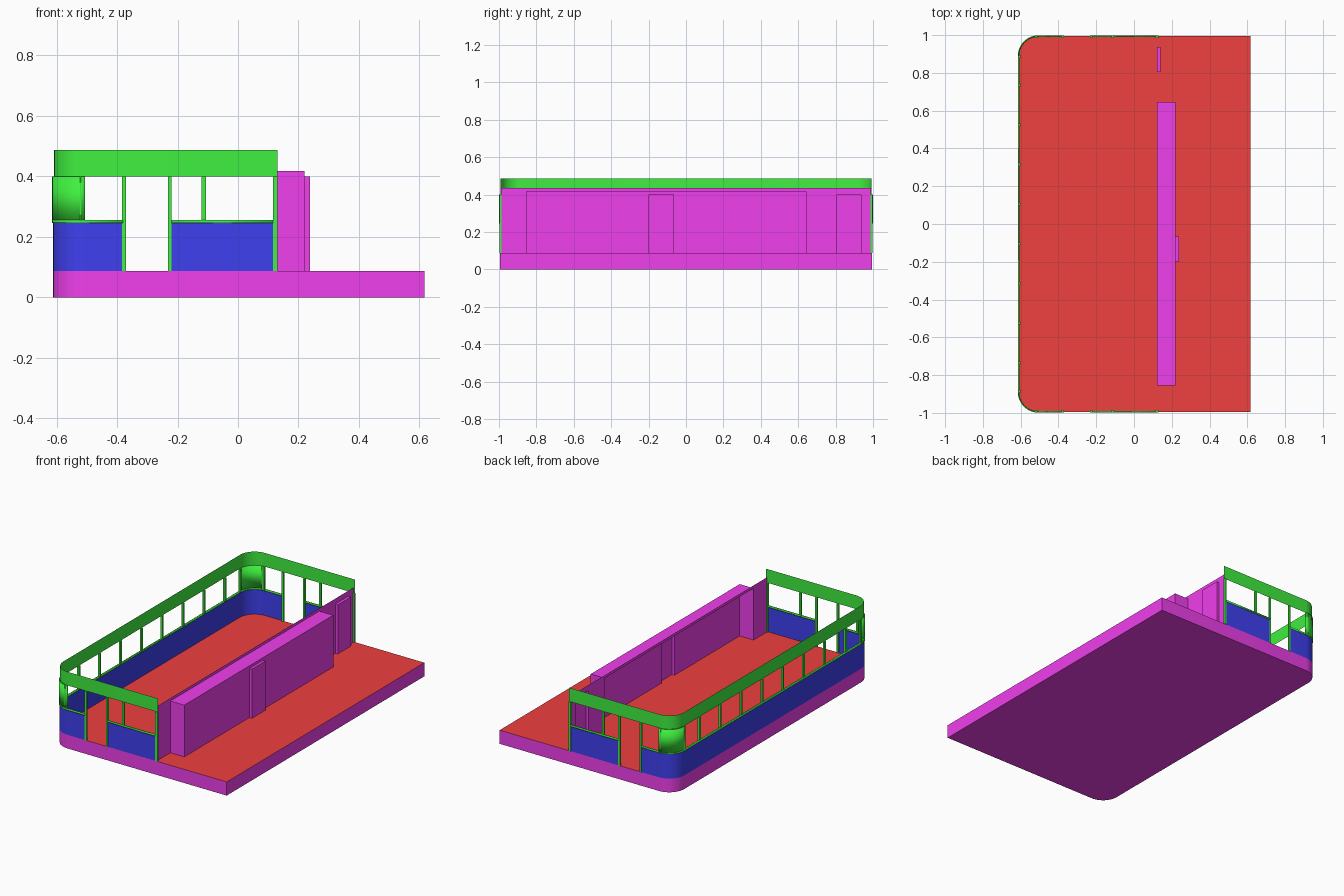
import bpy, bmesh, math

if "Cube" in bpy.data.objects:
    bpy.data.objects.remove(bpy.data.objects["Cube"])

FLOOR, SILL, HEAD, TOP = 0.087, 0.25, 0.40, 0.487
XL, XR, YH, R = -0.611, 0.617, 0.995, 0.105


def material(name, rgb):
    m = bpy.data.materials.new(name)
    m.diffuse_color = (*rgb, 1)
    m.use_nodes = True
    m.node_tree.nodes["Principled BSDF"].inputs["Base Color"].default_value = m.diffuse_color
    return m


MAGENTA = material("magenta", (0.87, 0.05, 0.84))
RED = material("red", (0.87, 0.05, 0.05))
GREEN = material("green", (0.05, 0.87, 0.05))
BLUE = material("blue", (0.05, 0.05, 0.87))


def make(name, bm, *mats):
    me = bpy.data.meshes.new(name)
    bm.to_mesh(me)
    bm.free()
    for m in mats:
        me.materials.append(m)
    ob = bpy.data.objects.new(name, me)
    bpy.context.collection.objects.link(ob)
    return ob


def corner(out, sign, a0, a1, n=10):
    """Rounded left-hand corner, pushed outwards by out."""
    r = R + out
    cx, cy = XL + R, sign * (YH - R)
    return [(cx + r * math.cos(math.radians(a0 + (a1 - a0) * i / n)),
             cy + r * math.sin(math.radians(a0 + (a1 - a0) * i / n))) for i in range(n + 1)]


def outline(x_end, out=0.0):
    """U-shaped run from the back side, round the left end, to the front side."""
    y = YH + out
    return [(x_end, y)] + corner(out, 1, 90, 180) + corner(out, -1, 180, 270) + [(x_end, -y)]


def strip(name, path, z0, z1, mat, thick=0.0):
    bm = bmesh.new()
    lo = [bm.verts.new((x, y, z0)) for x, y in path]
    hi = [bm.verts.new((x, y, z1)) for x, y in path]
    for i in range(len(path) - 1):
        bm.faces.new((lo[i], lo[i + 1], hi[i + 1], hi[i]))
    ob = make(name, bm, mat)
    if thick:
        mod = ob.modifiers.new("thickness", 'SOLIDIFY')
        mod.thickness = thick
        mod.offset = -1
    return ob


def box(name, x0, x1, y0, y1, z0, z1, mat):
    bm = bmesh.new()
    bmesh.ops.create_cube(bm, size=1)
    for v in bm.verts:
        v.co = ((x0 + x1) / 2 + v.co.x * (x1 - x0), (y0 + y1) / 2 + v.co.y * (y1 - y0),
                (z0 + z1) / 2 + v.co.z * (z1 - z0))
    return make(name, bm, mat)


# Base slab with red floor
bm = bmesh.new()
base = bm.faces.new([bm.verts.new((x, y, 0)) for x, y in outline(XR)])
ext = bmesh.ops.extrude_face_region(bm, geom=[base])
bmesh.ops.translate(bm, vec=(0, 0, FLOOR), verts=[g for g in ext["geom"] if isinstance(g, bmesh.types.BMVert)])
bmesh.ops.recalc_face_normals(bm, faces=bm.faces)
for f in bm.faces:
    f.material_index = int(f.normal.z > 0.5)
make("base_slab", bm, MAGENTA, RED)

# Blue lower panels, green sills and the fascia band
strip("lower_panel_end", outline(-0.381), FLOOR, SILL, BLUE)
strip("sill_end", outline(-0.381, 0.004), 0.245, 0.255, GREEN, 0.008)
strip("fascia_band", outline(0.13, -0.003), HEAD, TOP, GREEN)
for s, side in ((-1, "front"), (1, "back")):
    y = s * YH
    run = [(-0.22, y), (0.115, y)][::-s]
    strip("lower_panel_" + side, run, FLOOR, SILL, BLUE)
    strip("sill_" + side, [(x, s * (YH + 0.004)) for x, _ in run], 0.245, 0.255, GREEN, 0.008)

    # Curved corner panel between the windows
    arc = corner(0.004, s, 90, 180) if s > 0 else corner(0.004, s, 180, 270)
    strip("corner_panel_" + side, arc, SILL, HEAD, GREEN, 0.006)

    # Posts: door and end posts reach the floor, window posts stop at the sill
    ya, yb = sorted((s * (YH + 0.003), s * (YH - 0.009)))
    for x0, x1, z0 in ((-0.523, -0.507, SILL), (-0.383, -0.371, FLOOR), (-0.232, -0.22, FLOOR),
                       (-0.12, -0.106, SILL), (0.115, 0.13, FLOOR)):
        box("post_" + side, x0, x1, ya, yb, z0, HEAD, GREEN)

# Window posts along the left end
for y in [-0.735 + 0.21 * i for i in range(8)] + [-0.887, 0.887]:
    box("end_window_post", XL - 0.003, XL + 0.009, y - 0.007, y + 0.007, SILL, HEAD, GREEN)


# Thin stepped wall with niches pushed out towards the right
def niche_wall(bm, x, y0, y1, z1, holes):
    def quad(*pts):
        bm.faces.new([bm.verts.new(p) for p in pts])

    def panel(a, b, lo, hi):
        quad((x, a, lo), (x, b, lo), (x, b, hi), (x, a, hi))

    at = y0
    for a, b, h, x2, inner in holes:
        panel(at, a, FLOOR, z1)
        panel(a, b, h, z1)
        quad((x, a, FLOOR), (x2, a, FLOOR), (x2, a, h), (x, a, h))
        quad((x2, b, FLOOR), (x, b, FLOOR), (x, b, h), (x2, b, h))
        quad((x, a, h), (x2, a, h), (x2, b, h), (x, b, h))
        niche_wall(bm, x2, a, b, h, inner)
        at = b
    panel(at, y1, FLOOR, z1)


bm = bmesh.new()
door = (-0.2, -0.065, HEAD, 0.238, [])
niche_wall(bm, 0.122, -0.99, 0.99, 0.435,
           [(-0.855, 0.645, 0.417, 0.22, [door]), (0.805, 0.937, HEAD, 0.14, [])])
bmesh.ops.remove_doubles(bm, verts=bm.verts, dist=1e-5)
make("stepped_wall", bm, MAGENTA)

bpy.ops.object.select_all(action='SELECT')
bpy.context.view_layer.objects.active = bpy.data.objects["base_slab"]
bpy.ops.object.shade_smooth_by_angle(angle=math.radians(30))
